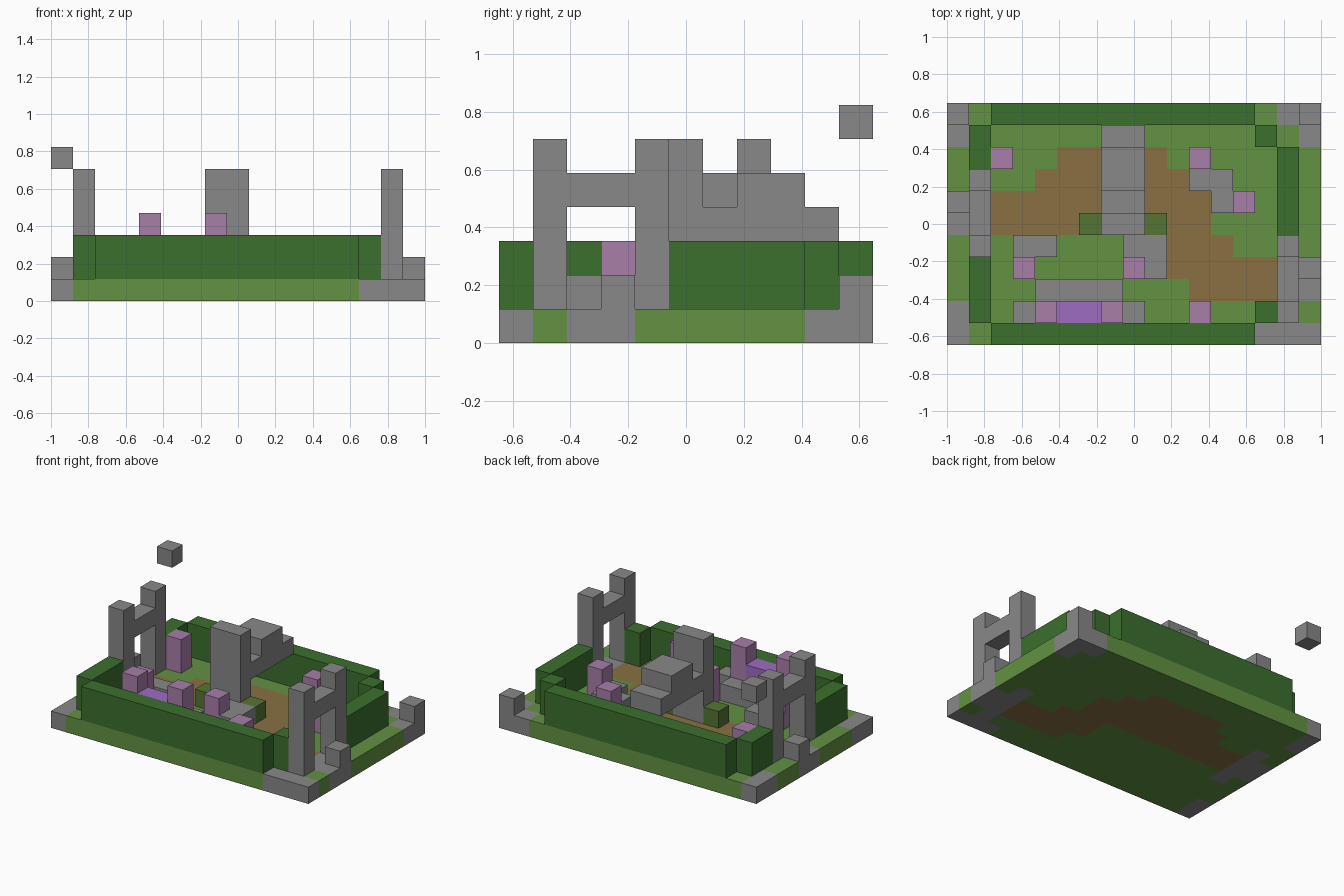
import bpy, bmesh
from mathutils import Vector

cube = bpy.data.objects.get("Cube")
if cube:
    bpy.data.objects.remove(cube)

COLS, ROWS = 17, 11
U = 2 / COLS          # edge of one block


def material(name, rgb):
    linear = [((c / 255 + 0.055) / 1.055) ** 2.4 for c in rgb] + [1]
    mat = bpy.data.materials.new(name)
    mat.use_nodes = True
    mat.diffuse_color = linear
    bsdf = mat.node_tree.nodes["Principled BSDF"]
    bsdf.inputs["Base Color"].default_value = linear
    bsdf.inputs["Roughness"].default_value = 0.9
    return mat


grass = material("grass green", (99, 146, 66))
leaf = material("hedge green", (59, 112, 45))
stone = material("stone grey", (136, 136, 136))
earth = material("earth brown", (137, 113, 66))
pink = material("blossom pink", (167, 126, 169))
purple = material("purple", (157, 108, 193))
olive = material("olive", (84, 117, 50))


def box(x, y, z, w=1, d=1, h=1):
    """Cells of a block that starts at column x, row y, layer z."""
    return {(x + i, y + j, z + k)
            for i in range(w) for j in range(d) for k in range(h)}


def build(name, mat, *boxes):
    """Skin the outside of a set of cells and merge the flat faces."""
    cells = set().union(*boxes)
    bm = bmesh.new()
    origin = Vector((COLS / 2, ROWS / 2, 0))
    for cell in cells:
        centre = Vector(cell) + Vector((0.5, 0.5, 0.5)) - origin
        for axis in range(3):
            for sign in (-1, 1):
                n = Vector((0, 0, 0))
                n[axis] = sign
                if tuple(int(a + b) for a, b in zip(cell, n)) in cells:
                    continue
                s = Vector((0, 0, 0))
                s[(axis + 1) % 3] = 1
                t = n.cross(s)
                ring = (-s - t, s - t, s + t, t - s)
                bm.faces.new([bm.verts.new((centre + (n + c) / 2) * U) for c in ring])
    bmesh.ops.remove_doubles(bm, verts=bm.verts[:], dist=U / 100)
    bmesh.ops.dissolve_limit(bm, angle_limit=0.01, verts=bm.verts[:], edges=bm.edges[:])
    mesh = bpy.data.meshes.new(name)
    bm.to_mesh(mesh)
    bm.free()
    mesh.materials.append(mat)
    obj = bpy.data.objects.new(name, mesh)
    bpy.context.collection.objects.link(obj)
    return obj


# Ground layer, back row first: G lawn, P path, S paving
ground = [
    "SGGGGGGGGGGGGGGSS",
    "SGGGGGGGGGGGGGGGS",
    "GGGGGPPPPPGGGGGGG",
    "GSGGPPPPPPPGGGGGG",
    "SSPPPPPPPPPPGGGGG",
    "SSPPPPPPPPPPGGGGG",
    "GSGGGGGGGGPPPGGSG",
    "GGGGGGGGGGPPPPPSS",
    "GGGGGGGGGGGPPPPSS",
    "SGGGGGGGGGGGGGGSG",
    "SGGGGGGGGGGGGGSSS",
]
for name, key, mat in (("lawn", "G", grass), ("path", "P", earth), ("paving", "S", stone)):
    build(name, mat, {(i, ROWS - 1 - r, 0) for r, row in enumerate(ground)
                      for i, c in enumerate(row) if c == key})

# Hedges around the garden
build("front_hedge", leaf, box(2, 0, 1, 12, 1, 2))
build("back_hedge", leaf, box(2, 10, 1, 12, 1, 2))
build("right_hedge", leaf, box(1, 1, 1, 1, 3, 2), box(1, 8, 1, 1, 2, 2))
build("left_hedge", leaf, box(15, 5, 1, 1, 4, 2))
build("hedge_corners", leaf, box(14, 1, 1, 1, 1, 2), box(14, 9, 1, 1, 1, 2))

# Two gates: a pair of posts joined by a beam
for name, x, y in (("right_gate", 1, 4), ("left_gate", 15, 1)):
    build(name, stone, box(x, y, 1, 1, 1, 5), box(x, y + 3, 1, 1, 1, 5),
          box(x, y, 4, 1, 4))

# Single stones at the edge, and the floating one
for name, cell in (("right_step", (0, 6, 1)), ("left_step", (16, 3, 1)),
                   ("corner_stone", (16, 10, 1)), ("floating_stone", (0, 10, 6))):
    build(name, stone, box(*cell))

# Central monument with an arm reaching to the back
build("monument", stone, box(7, 5, 1, 2, 1, 5), box(7, 6, 3, 2, 4), box(7, 7, 4, 2, 2))
build("monument_shrubs", olive, box(6, 5, 1), box(9, 5, 1))

# Low walls
build("seat_wall", stone, box(4, 2, 1, 4), box(3, 1, 1), box(8, 1, 1))
build("right_low_wall", stone, box(3, 4, 1, 2))
build("middle_low_wall", stone, box(8, 4, 1, 2), box(9, 3, 1))
build("left_low_wall", stone, box(11, 7, 1, 2), box(12, 6, 1))

# Purple block between two tall pink posts, and the shorter posts
build("purple_block", purple, box(5, 1, 1, 2, 1, 2))
for x in (4, 7):
    build("tall_pink_post", pink, box(x, 1, 1, 1, 1, 3))
for x, y in ((2, 8), (11, 8), (13, 6), (3, 3), (8, 3), (11, 1)):
    build("pink_post", pink, box(x, y, 1, 1, 1, 2))
